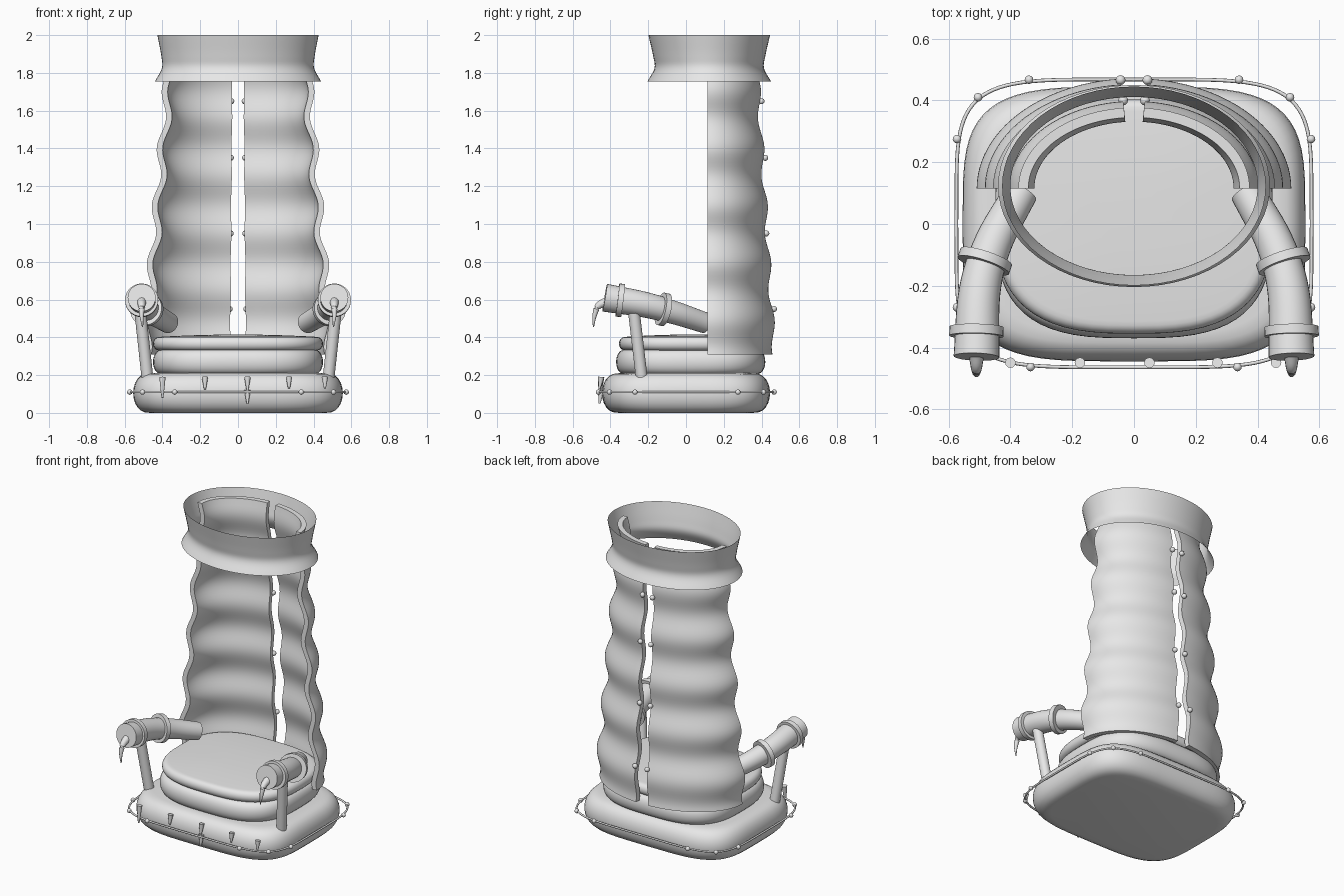
import bpy, bmesh, math
from math import sin, cos, pi, radians
from mathutils import Vector

if "Cube" in bpy.data.objects:
    bpy.data.objects.remove(bpy.data.objects["Cube"], do_unlink=True)

GREY = (0.8, 0.8, 0.8, 1)
mat = bpy.data.materials.new("light grey")
mat.use_nodes = True
mat.diffuse_color = GREY
mat.node_tree.nodes["Principled BSDF"].inputs["Base Color"].default_value = GREY


def finish(name, bm, angle=35):
    bmesh.ops.recalc_face_normals(bm, faces=bm.faces)
    mesh = bpy.data.meshes.new(name)
    bm.to_mesh(mesh)
    bm.free()
    ob = bpy.data.objects.new(name, mesh)
    bpy.context.collection.objects.link(ob)
    mesh.materials.append(mat)
    bpy.ops.object.select_all(action='DESELECT')
    ob.select_set(True)
    bpy.context.view_layer.objects.active = ob
    bpy.ops.object.shade_smooth_by_angle(angle=radians(angle))
    return ob


def loft(bm, rings, closed=True, caps=True):
    """Skin a list of point rings."""
    rows = [[bm.verts.new(p) for p in ring] for ring in rings]
    n = len(rows[0])
    for a, b in zip(rows, rows[1:]):
        for i in range(n if closed else n - 1):
            j = (i + 1) % n
            bm.faces.new((a[i], a[j], b[j], b[i]))
    if caps:
        bm.faces.new(rows[0])
        bm.faces.new(rows[-1])


def oval(rx, ry, z, cy=0.0, n=2, steps=64):
    """Superellipse ring; n=2 is an ellipse."""
    def power(v):
        return math.copysign(abs(v) ** (2 / n), v)
    angles = [2 * pi * i / steps for i in range(steps)]
    return [Vector((rx * power(cos(a)), cy + ry * power(sin(a)), z)) for a in angles]


def smooth_path(points, steps=6):
    """Catmull-Rom curve through the points."""
    p = [Vector(q) for q in points]
    p = [2 * p[0] - p[1]] + p + [2 * p[-1] - p[-2]]
    out = []
    for a, b, c, d in zip(p, p[1:], p[2:], p[3:]):
        for k in range(steps):
            t = k / steps
            out.append(0.5 * (2 * b + (c - a) * t + (2 * a - 5 * b + 4 * c - d) * t * t
                              + (3 * b - a - 3 * c + d) * t ** 3))
    return out + [p[-2]]


def tube(bm, path, r0, r1, sides=20):
    rings = []
    last = len(path) - 1
    for i, p in enumerate(path):
        d = (path[min(i + 1, last)] - path[max(i - 1, 0)]).normalized()
        u = d.cross(Vector((0, 0, 1)) if abs(d.z) < 0.9 else Vector((1, 0, 0))).normalized()
        v = d.cross(u)
        r = r0 + (r1 - r0) * i / last
        rings.append([p + r * (cos(t) * u + sin(t) * v)
                      for t in (2 * pi * k / sides for k in range(sides))])
    loft(bm, rings)


def bead(bm, pos, r):
    made = bmesh.ops.create_uvsphere(bm, u_segments=12, v_segments=8, radius=r)
    bmesh.ops.translate(bm, verts=made["verts"], vec=pos)


def cushion(name, rx, ry, cy, z0, z1, n, inset, crown=0.0):
    """Pillow slab with rounded rims."""
    h = (z1 - z0 - crown) / 2
    mid = z0 + h
    rings = []
    for k in range(13):
        a = -pi / 2 + pi * k / 12
        s = inset * (1 - cos(a) ** 0.8 if abs(cos(a)) > 1e-6 else 1)
        rings.append(oval(rx - s, ry - s, mid + h * sin(a), cy, n))
    if crown:
        for f in (0.85, 0.6, 0.3):
            rings.append(oval((rx - inset) * f, (ry - inset) * f,
                              mid + h + crown * (1 - f * f), cy, n))
    bm = bmesh.new()
    loft(bm, rings)
    return finish(name, bm, 60)


# Base and seat
cushion("base", 0.555, 0.445, 0.0, 0.0, 0.21, 4, 0.09)
cushion("lower_seat_cushion", 0.45, 0.395, 0.025, 0.205, 0.335, 3, 0.05)
cushion("upper_seat_cushion", 0.45, 0.38, 0.025, 0.33, 0.415, 2.8, 0.04, 0.012)

# Ribbed backrest, two half shells with a slit between
CY = 0.115


def back_radius(z):
    return 0.533 - 0.086 * z + 0.018 * cos(2 * pi * (z - 0.49) / 0.305)


def back_point(side, a, z, inner=0.0):
    r = back_radius(z)
    return Vector((side * (r - inner) * sin(a), CY + (0.7 * r - inner) * cos(a), z))


for side, label in ((1, "left"), (-1, "right")):
    arc = [radians(5 + 85 * i / 24) for i in range(25)]
    rings = []
    for k in range(81):
        z = 0.31 + 1.66 * k / 80
        rings.append([back_point(side, a, z) for a in arc]
                     + [back_point(side, a, z, 0.032) for a in reversed(arc)])
    bm = bmesh.new()
    loft(bm, rings)
    finish(label + "_back_shell", bm, 40)

    # Studs along the slit
    bm = bmesh.new()
    for z in (0.55, 0.95, 1.35, 1.65):
        bead(bm, back_point(side, radians(5), z, -0.008), 0.016)
    finish(label + "_back_studs", bm, 60)

# Flared collar
profile = smooth_path([(0.44, 0.327, 1.755), (0.403, 0.29, 1.825),
                       (0.406, 0.297, 1.89), (0.427, 0.322, 2.0)], 5)
bm = bmesh.new()
loft(bm, [oval(p.x, p.y, p.z, 0.123) for p in profile], caps=False)
finish("collar", bm, 60)

# Armrests, mirrored
for side, label in ((1, "left"), (-1, "right")):
    def pt(x, y, z):
        return Vector((side * x, y, z))

    path = smooth_path([pt(0.365, 0.105, 0.475), pt(0.455, -0.06, 0.53),
                        pt(0.5, -0.22, 0.573), pt(0.51, -0.43, 0.61)])
    bm = bmesh.new()
    tube(bm, path, 0.055, 0.074, 28)
    finish(label + "_armrest", bm)

    bm = bmesh.new()
    for centre, d in ((pt(0.483, -0.12, 0.548), pt(0.3, -0.9, 0.2)),
                      (pt(0.51, -0.348, 0.596), pt(0.02, -1, 0.12))):
        d = d.normalized() * 0.015
        tube(bm, [centre - d, centre + d], 0.088, 0.088, 28)
    finish(label + "_arm_cuffs", bm)

    bm = bmesh.new()
    tube(bm, [pt(0.48, -0.235, 0.19), pt(0.517, -0.275, 0.53)], 0.031, 0.031)
    finish(label + "_arm_post", bm)

    bm = bmesh.new()
    tube(bm, smooth_path([pt(0.51, -0.415, 0.59), pt(0.51, -0.465, 0.565),
                          pt(0.51, -0.485, 0.51), pt(0.505, -0.49, 0.455)]), 0.026, 0.003, 12)
    finish(label + "_arm_claw", bm)

# Rail around the base
bm = bmesh.new()
rail = oval(0.575, 0.466, 0.11, 0.002, 5, 96)
tube(bm, rail + [rail[0]], 0.006, 0.006, 8)
finish("base_rail", bm, 60)

bm = bmesh.new()
for side in (1, -1):
    for x, y in ((0.34, 0.467), (0.505, 0.41), (0.573, 0.275),
                 (0.573, -0.27), (0.505, -0.405), (0.335, -0.463)):
        bead(bm, (side * x, y, 0.11), 0.014)
finish("rail_beads", bm, 60)

# Spikes hanging on the front
bm = bmesh.new()
for x, top, tip in ((-0.4, 0.19, 0.08), (-0.175, 0.19, 0.125), (0.05, 0.19, 0.12),
                    (0.05, 0.12, 0.05), (0.27, 0.19, 0.13), (0.46, 0.19, 0.13)):
    tube(bm, [Vector((x, -0.449, top)), Vector((x, -0.458, tip))], 0.017, 0.005, 12)
finish("front_spikes", bm)
